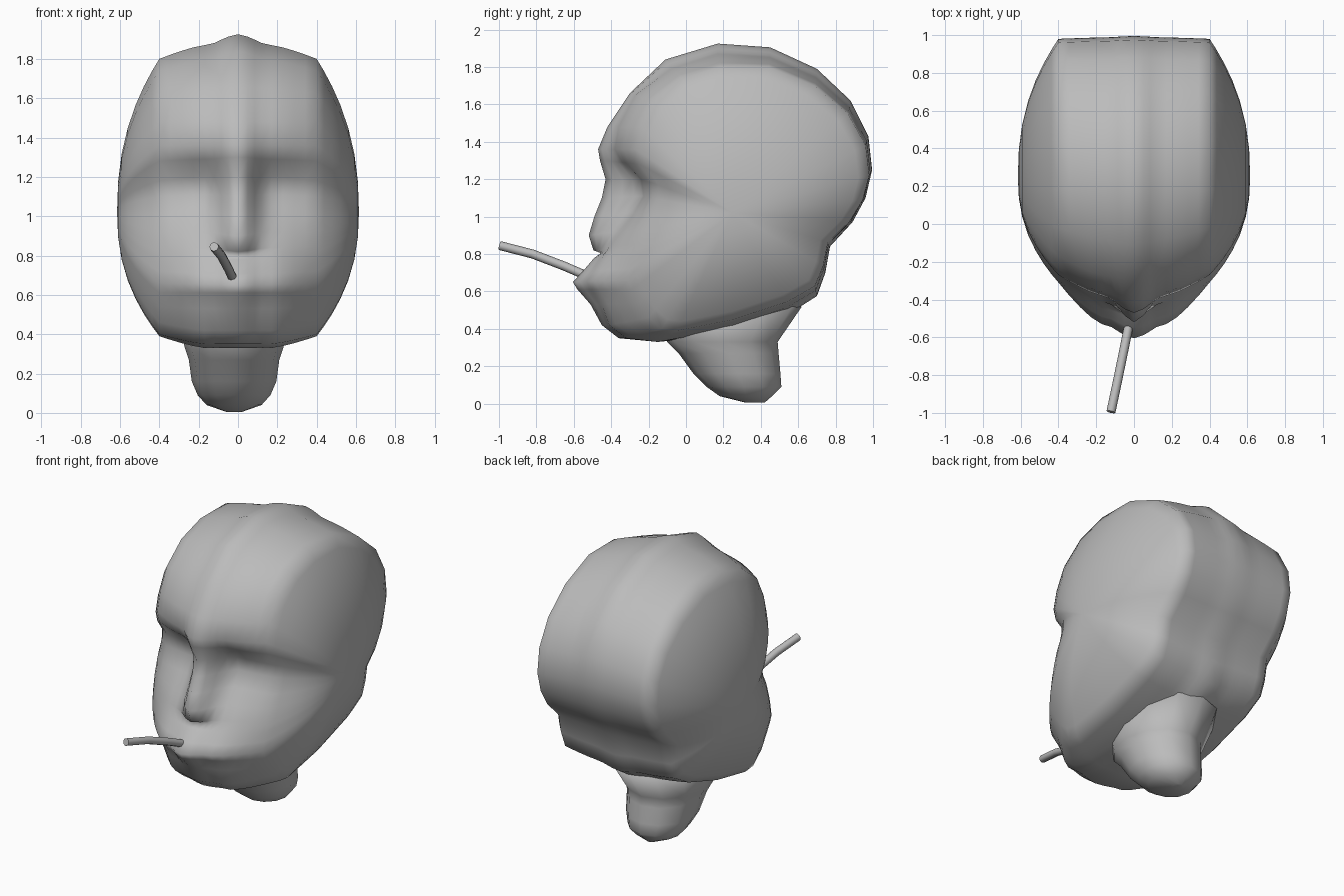
import bpy
import bmesh
import math
from mathutils import Vector

cube = bpy.data.objects.get("Cube")
if cube:
    bpy.data.objects.remove(cube)

grey = bpy.data.materials.new("plain grey")
grey.use_nodes = True
colour = (0.5, 0.5, 0.5, 1)
grey.diffuse_color = colour
grey.node_tree.nodes["Principled BSDF"].inputs["Base Color"].default_value = colour


def add_part(name, bm):
    bmesh.ops.recalc_face_normals(bm, faces=bm.faces)
    mesh = bpy.data.meshes.new(name)
    bm.to_mesh(mesh)
    bm.free()
    mesh.materials.append(grey)
    mesh.polygons.foreach_set("use_smooth", [True] * len(mesh.polygons))
    part = bpy.data.objects.new(name, mesh)
    bpy.context.collection.objects.link(part)
    return part


def bridge(bm, first, second):
    count = len(first)
    for i in range(count):
        j = (i + 1) % count
        bm.faces.new((first[i], first[j], second[j], second[i]))


# Face outlines (y, z) from under the chin up to the crown:
# along the middle with the nose, beside the nose, and at the temple
middle = [(-.15, .33), (-.36, .35), (-.45, .42), (-.51, .53), (-.58, .61),
          (-.605, .65), (-.55, .71), (-.49, .78), (-.455, .805), (-.495, .82),
          (-.52, .9), (-.49, 1), (-.45, 1.1), (-.43, 1.2), (-.46, 1.3),
          (-.47, 1.36), (-.42, 1.48), (-.3, 1.66), (-.11, 1.84), (.17, 1.925)]
cheek = [(-.15, .33), (-.32, .35), (-.41, .42), (-.45, .53), (-.5, .61),
         (-.53, .655), (-.49, .71), (-.45, .78), (-.42, .82), (-.41, .84),
         (-.36, .92), (-.29, 1.02), (-.235, 1.11), (-.25, 1.2), (-.34, 1.29),
         (-.38, 1.36), (-.36, 1.48), (-.27, 1.65), (-.08, 1.79), (.17, 1.87)]
temple = [(-.05, .39), (-.13, .4), (-.2, .46), (-.25, .54), (-.29, .61),
          (-.31, .66), (-.3, .72), (-.29, .78), (-.28, .82), (-.27, .85),
          (-.25, .92), (-.21, 1), (-.18, 1.1), (-.18, 1.18), (-.25, 1.28),
          (-.27, 1.36), (-.24, 1.48), (-.17, 1.62), (-.02, 1.74), (.18, 1.8)]
# Back of the skull, from the crown down to the nape and under the jaw
back = [(.45, 1.905), (.7, 1.79), (.88, 1.62), (.975, 1.43), (.995, 1.25),
        (.96, 1.1), (.89, .97), (.77, .84), (.745, .7), (.7, .575),
        (.55, .48), (.25, .37)]

side_y, side_z, side_x, temple_x, cheek_x = .25, 1.02, .615, .4, .17


def narrowed(outline, amount):
    return [(y * (1 - .015 * amount), side_z + (z - side_z) * (1 - .12 * amount))
            for y, z in outline]


loops = [[Vector(p) for p in front + narrowed(back, amount)]
         for front, amount in ((middle, 0), (cheek, .5), (temple, 1))]

# Half of the head: loops run outwards from the middle, then close on the side
bm = bmesh.new()
rows = []


def add_row(x, points):
    row = [bm.verts.new((x, p.x, p.y)) for p in points]
    if rows:
        bridge(bm, rows[-1], row)
    rows.append(row)


for x, mix in ((0, 0), (.05, .22), (.085, .5), (.12, .8)):
    add_row(x, [a.lerp(b, mix) for a, b in zip(loops[0], loops[1])])
for step in range(5):
    u = step / 4
    add_row(cheek_x + (temple_x - cheek_x) * u,
            [a.lerp(b, u ** 1.3) for a, b in zip(loops[1], loops[2])])
pole = Vector((side_y, side_z))
for s in (.92, .82, .7, .55, .38, .2):
    add_row(temple_x + (side_x - temple_x) * (1 - s ** 2.3),
            [pole.lerp(p, s) for p in loops[2]])
tip = bm.verts.new((side_x, side_y, side_z))
last = rows[-1]
for i, v in enumerate(last):
    bm.faces.new((v, last[(i + 1) % len(last)], tip))
head = add_part("head", bm)
mirror = head.modifiers.new("mirror", 'MIRROR')
mirror.use_clip = True

# Neck stump: elliptical rings given as height, front, back, half width
bm = bmesh.new()
previous = None
for z, front, rear, half in ((.52, -.15, .62, .3), (.33, -.1, .49, .25),
                             (.27, -.04, .495, .23), (.16, .04, .505, .215),
                             (.09, .11, .51, .185), (.04, .18, .46, .14),
                             (.005, .32, .42, .04)):
    ring = []
    for i in range(12):
        a = math.tau * i / 12
        ring.append(bm.verts.new((half * math.cos(a) - .02,
                                  (front + rear) / 2 + (rear - front) / 2 * math.sin(a), z)))
    if previous:
        bridge(bm, previous, ring)
    else:
        bm.faces.new(ring)
    previous = ring
bm.faces.new(previous)
add_part("neck", bm)

# Thin bent stick held in the mouth
curve = bpy.data.curves.new("mouth_stick", 'CURVE')
curve.dimensions = '3D'
curve.bevel_depth = .024
curve.bevel_resolution = 2
curve.use_fill_caps = True
spline = curve.splines.new('POLY')
path = [(-.02, -.5, .67), (-.05, -.65, .735), (-.085, -.82, .8), (-.122, -.995, .845)]
spline.points.add(len(path) - 1)
for point, place in zip(spline.points, path):
    point.co = (*place, 1)
curve.materials.append(grey)
stick = bpy.data.objects.new("mouth_stick", curve)
bpy.context.collection.objects.link(stick)
